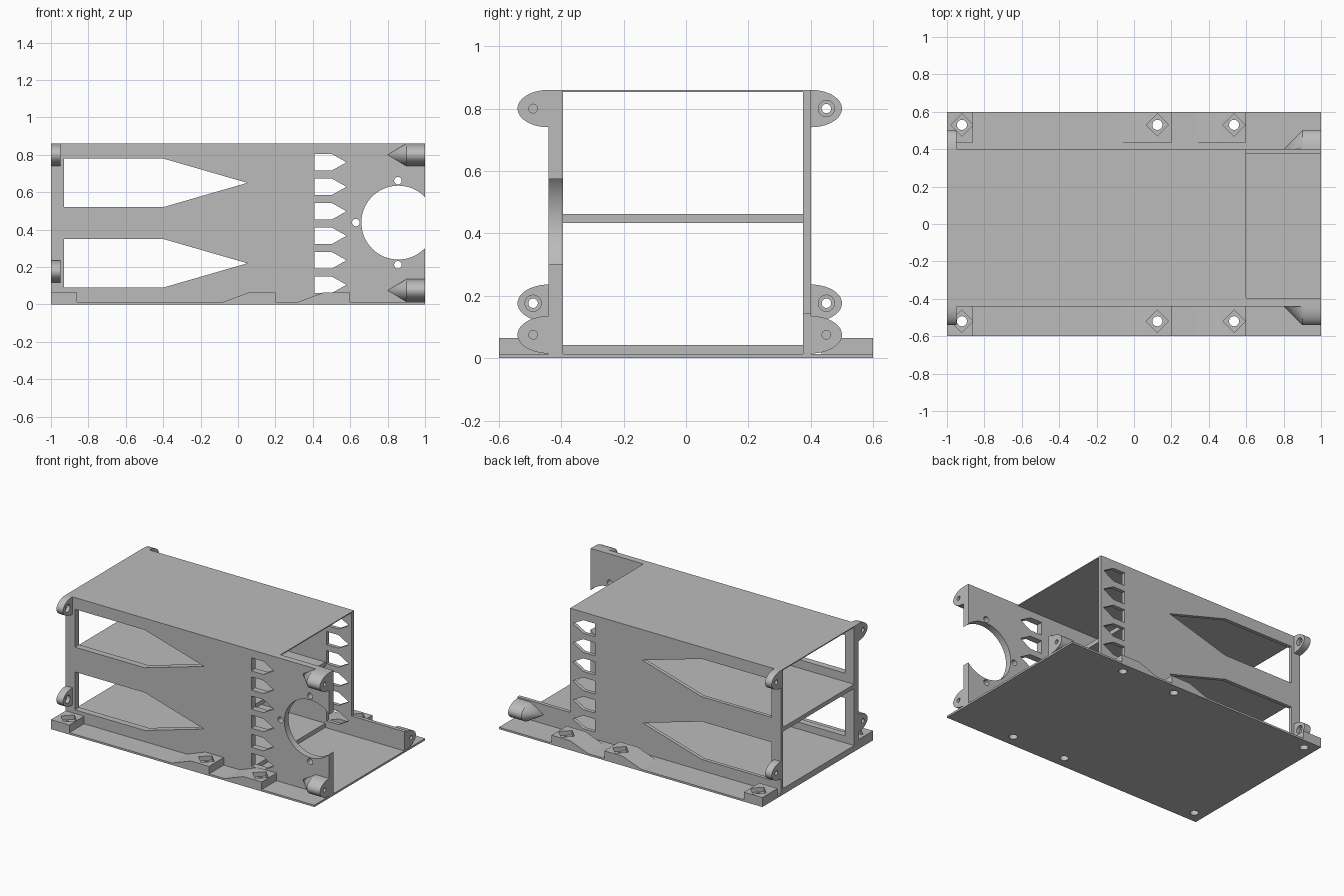
import bpy, bmesh, math

cube = bpy.data.objects.get("Cube")
if cube:
    bpy.data.objects.remove(cube)

GREY = (0.5, 0.5, 0.5, 1)
mat = bpy.data.materials.new("plain grey")
mat.use_nodes = True
mat.diffuse_color = GREY
mat.node_tree.nodes["Principled BSDF"].inputs["Base Color"].default_value = GREY

AXES = {
    "x": lambda u, v, t: (t, u, v),
    "y": lambda u, v, t: (u, t, v),
    "z": lambda u, v, t: (u, v, t),
}


def add_prism(bm, pts, axis, lo, hi, apex=None):
    """Extrude a 2D outline along an axis, or taper it to an apex."""
    place = AXES[axis]
    a = [bm.verts.new(place(u, v, lo)) for u, v in pts]
    bm.faces.new(a)
    n = len(a)
    if apex:
        tip = bm.verts.new(apex)
        for i in range(n):
            bm.faces.new((a[i], a[(i + 1) % n], tip))
    else:
        b = [bm.verts.new(place(u, v, hi)) for u, v in pts]
        bm.faces.new(b[::-1])
        for i in range(n):
            bm.faces.new((a[i], a[(i + 1) % n], b[(i + 1) % n], b[i]))


def make(name, prisms):
    bm = bmesh.new()
    for p in prisms:
        add_prism(bm, *p)
    bmesh.ops.recalc_face_normals(bm, faces=bm.faces)
    mesh = bpy.data.meshes.new(name)
    bm.to_mesh(mesh)
    bm.free()
    mesh.materials.append(mat)
    ob = bpy.data.objects.new(name, mesh)
    bpy.context.collection.objects.link(ob)
    return ob


def cut(ob, prisms):
    """Subtract prisms from a part and bake the result."""
    cutter = make("cutter", prisms)
    cutter.hide_render = True
    mod = ob.modifiers.new("cut", "BOOLEAN")
    mod.operation, mod.solver, mod.object = "DIFFERENCE", "EXACT", cutter
    bpy.context.view_layer.update()
    dg = bpy.context.evaluated_depsgraph_get()
    mesh = bpy.data.meshes.new_from_object(ob.evaluated_get(dg))
    ob.modifiers.clear()
    ob.data = mesh
    bpy.data.objects.remove(cutter)


def rect(u0, u1, v0, v1):
    return [(u0, v0), (u1, v0), (u1, v1), (u0, v1)]


def circle(u, v, r, n=32):
    return [(u + r * math.cos(math.tau * i / n), v + r * math.sin(math.tau * i / n))
            for i in range(n)]


def arrow(u0, u1, u2, v, h):
    """Rectangle with a pointed end."""
    return [(u0, v - h), (u1, v - h), (u2, v), (u1, v + h), (u0, v + h)]


def half_oval(wall, side, z, n=24):
    pts = [(wall + side * 0.1 * math.sin(math.pi * i / n), z - 0.06 * math.cos(math.pi * i / n))
           for i in range(n + 1)]
    return [(wall - side * 0.01, z - 0.06)] + pts + [(wall - side * 0.01, z + 0.06)]


FRONT, BACK = -0.44, 0.40      # outer wall faces
IN_F, IN_B = -0.395, 0.375     # inner wall faces
TOP = 0.86
FLANGE = 0.013

# Wall openings: long pointed windows and a column of small vents
openings = [arrow(-0.93, -0.4, 0.05, z, 0.13) for z in (0.22, 0.65)]
openings += [arrow(0.41, 0.5, 0.58, 0.105 + 0.131 * i, 0.045) for i in range(6)]
# Large round port with three screw holes
port = [circle(0.857, 0.4375, 0.1975, 64)]
port += [circle(x, z, 0.02) for x, z in ((0.63, 0.4375), (0.855, 0.662), (0.855, 0.212))]

front_wall = make("front_wall", [(rect(-1, 1, 0.005, TOP), "y", FRONT, IN_F)])
cut(front_wall, [(p, "y", FRONT - 0.1, IN_F + 0.1) for p in openings + port])

back_outline = [(-1, 0.005), (1, 0.005), (1, 0.145), (0.6, 0.145), (0.6, TOP), (-1, TOP)]
back_wall = make("back_wall", [(back_outline, "y", IN_B, BACK)])
cut(back_wall, [(p, "y", IN_B - 0.1, BACK + 0.1) for p in openings])

# Horizontal panels
make("top_panel", [(rect(-1, 0.6, IN_F, IN_B), "z", 0.853, TOP)])
make("middle_shelf", [(rect(-1, 0.4, IN_F, IN_B), "z", 0.433, 0.462)])
make("lower_shelf", [(rect(-1, 0.4, IN_F, IN_B), "z", FLANGE, 0.042)])

# Base plate with screw holes
base = make("base_plate", [(rect(-1, 1, -0.6, 0.6), "z", 0, FLANGE)])
SCREWS_X = (-0.92, 0.125, 0.535)
SCREWS_Y = (-0.52, 0.53)
cut(base, [(circle(x, y, 0.027), "z", -0.1, 0.1) for x in SCREWS_X for y in SCREWS_Y])

# Mounting feet with diamond nut recesses, some ramped
for label, y, y0, y1 in (("front", SCREWS_Y[0], -0.6, FRONT), ("back", SCREWS_Y[1], 0.435, 0.6)):
    for i, (x, x_lo, x_mid, x_hi) in enumerate(
            ((SCREWS_X[0], -1, -1, -0.86), (SCREWS_X[1], -0.08, 0.06, 0.2),
             (SCREWS_X[2], 0.32, 0.46, 0.6))):
        outline = [(x_lo, FLANGE), (x_hi, FLANGE), (x_hi, 0.065), (x_mid, 0.065)]
        foot = make(f"{label}_foot_{i + 1}", [(outline, "y", y0, y1)])
        cut(foot, [(circle(x, y, 0.027), "z", -0.1, 0.2)])
        cut(foot, [(circle(x, y, 0.06, 4), "z", 0.035, 0.2)])

# Bolt lugs at one end and tapered screw bosses at the other
for label, wall, side, heights in (("front", FRONT, -1, (0.075, 0.8)), ("back", BACK, 1, (0.075,))):
    hole_y = wall + side * 0.05
    for i, z in enumerate((0.176, 0.8)):
        lug = make(f"{label}_lug_{i + 1}", [(half_oval(wall, side, z), "x", -1, -0.95)])
        cut(lug, [(circle(hole_y, z, 0.015), "x", -1.1, -0.9)])
        cut(lug, [(circle(hole_y, z, 0.026), "x", -0.975, -0.9)])
    for i, z in enumerate(heights):
        outline = half_oval(wall, side, z)
        boss = make(f"{label}_boss_{i + 1}", [(outline, "x", 0.9, 1)])
        cut(boss, [(circle(hole_y, z, 0.014), "x", 0.92, 1.1)])
        make(f"{label}_boss_taper_{i + 1}", [(outline, "x", 0.9, 0.8, (0.8, wall, z))])

# Smooth the round surfaces, keep edges sharp
bpy.ops.object.select_all(action="DESELECT")
for ob in bpy.context.collection.objects:
    if ob.type == "MESH" and mat.name in ob.data.materials:
        ob.select_set(True)
        bpy.context.view_layer.objects.active = ob
bpy.ops.object.shade_smooth_by_angle(angle=math.radians(30))
